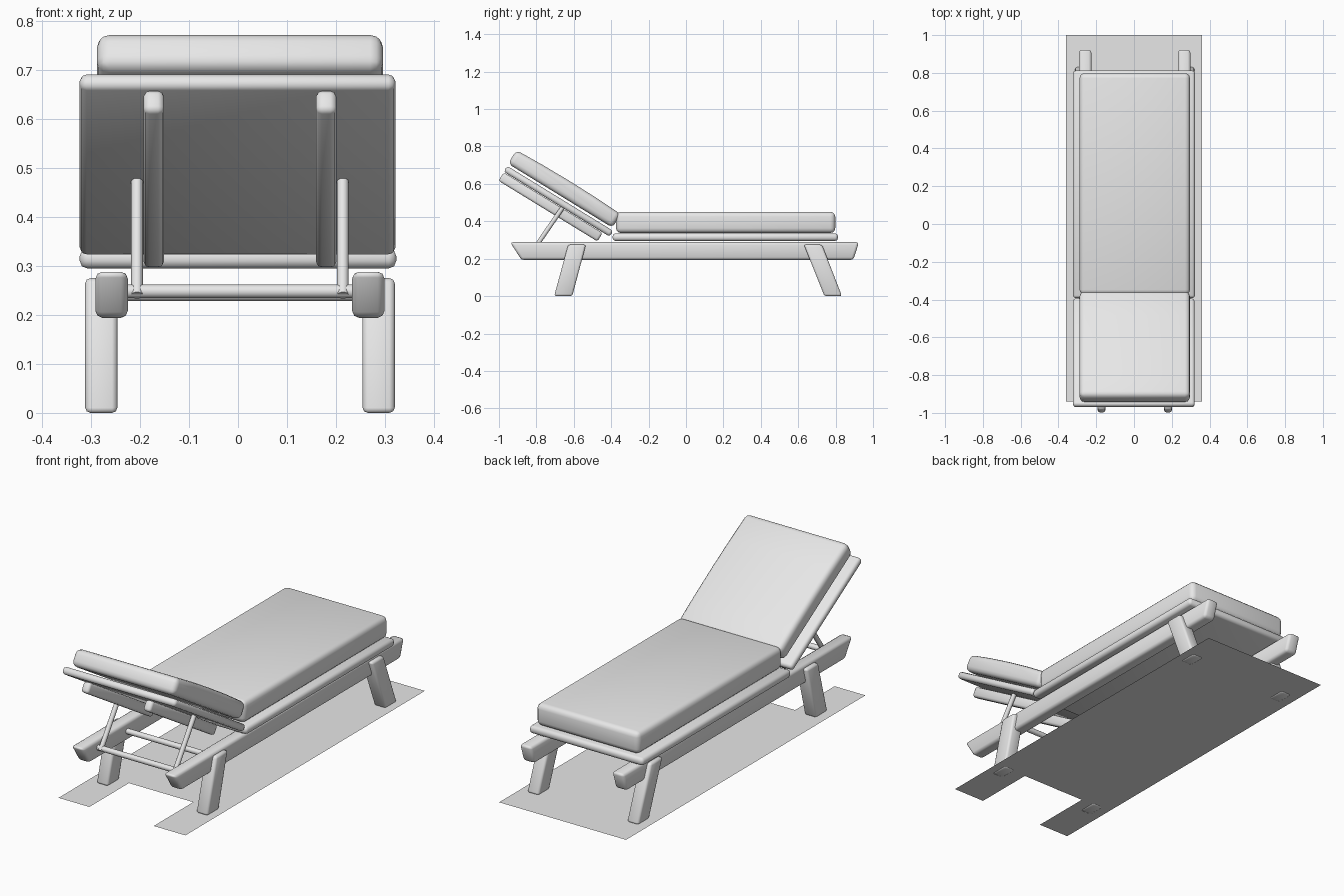
import bpy, bmesh, math
from mathutils import Vector

if "Cube" in bpy.data.objects:
    bpy.data.objects.remove(bpy.data.objects["Cube"])

grey = bpy.data.materials.new("light_grey")
grey.diffuse_color = (0.8, 0.8, 0.8, 1)
grey.use_nodes = True
grey.node_tree.nodes["Principled BSDF"].inputs["Base Color"].default_value = grey.diffuse_color


def finish(name, bm, bevel=0, segments=2):
    bmesh.ops.recalc_face_normals(bm, faces=bm.faces)
    mesh = bpy.data.meshes.new(name)
    bm.to_mesh(mesh)
    bm.free()
    ob = bpy.data.objects.new(name, mesh)
    bpy.context.collection.objects.link(ob)
    mesh.materials.append(grey)
    mesh.polygons.foreach_set("use_smooth", [True] * len(mesh.polygons))
    if bevel:
        mod = ob.modifiers.new("bevel", "BEVEL")
        mod.width = bevel
        mod.segments = segments
        mod.limit_method = "ANGLE"
        mod.angle_limit = math.radians(30)
    return ob


def prism(name, profile, x0, x1, bevel, segments=2):
    """Side profile of (y, z) points extruded from x0 to x1."""
    bm = bmesh.new()
    face = bm.faces.new([bm.verts.new((x0, y, z)) for y, z in profile])
    out = bmesh.ops.extrude_face_region(bm, geom=[face])
    verts = [v for v in out["geom"] if isinstance(v, bmesh.types.BMVert)]
    bmesh.ops.translate(bm, verts=verts, vec=(x1 - x0, 0, 0))
    return finish(name, bm, bevel, segments)


def slab(y, z, length, thick, tilt=0.0, crown=0.0):
    """Rectangular profile centred at (y, z), optionally tilted and crowned."""
    h, t = length / 2, thick / 2
    pts = [(-h, -t), (h, -t), (h, t)]
    if crown:
        pts += [(h * k, t + crown * (1 - k * k)) for k in (0.5, 0, -0.5)]
    pts.append((-h, t))
    c, s = math.cos(tilt), math.sin(tilt)
    return [(y + a * c - b * s, z + a * s + b * c) for a, b in pts]


def rod(name, a, b, radius):
    a, b = Vector(a), Vector(b)
    bm = bmesh.new()
    bmesh.ops.create_cone(bm, cap_ends=True, segments=12, radius1=radius,
                          radius2=radius, depth=(b - a).length)
    rot = (b - a).to_track_quat("Z", "Y").to_matrix()
    bmesh.ops.rotate(bm, verts=bm.verts, matrix=rot)
    bmesh.ops.translate(bm, verts=bm.verts, vec=(a + b) / 2)
    ob = finish(name, bm)
    bpy.context.view_layer.objects.active = ob
    bpy.ops.object.select_all(action="DESELECT")
    ob.select_set(True)
    bpy.ops.object.shade_smooth_by_angle(angle=math.radians(40))


TILT = math.radians(-31.5)
CX = 0.004

# seat board and cushion
prism("seat_board", slab(0.21, 0.315, 1.205, 0.04), -0.323, 0.323, 0.015)
prism("seat_cushion", slab(0.212, 0.394, 1.172, 0.113), CX - 0.292, CX + 0.292, 0.026, 3)

# tilted backrest board and cushion
prism("back_board", slab(-0.682, 0.507, 0.665, 0.036, TILT), -0.323, 0.321, 0.014)
prism("back_cushion", slab(-0.65, 0.573, 0.655, 0.085, TILT, 0.008),
      CX - 0.292, CX + 0.292, 0.026, 3)

for side, label in ((-1, "left"), (1, "right")):
    def span(a, b):
        return sorted((CX + side * a, CX + side * b))

    # long side rail with slanted ends
    prism(label + "_rail", [(-0.88, 0.194), (0.895, 0.194), (0.925, 0.288), (-0.94, 0.288)],
          *span(0.229, 0.295), 0.014)
    # splayed legs
    prism(label + "_front_leg", [(-0.705, 0), (-0.608, 0), (-0.535, 0.275), (-0.63, 0.275)],
          *span(0.25, 0.316), 0.011)
    prism(label + "_back_leg", [(0.74, 0), (0.834, 0), (0.727, 0.275), (0.63, 0.275)],
          *span(0.25, 0.316), 0.011)
    # bar under the backrest and its prop
    prism(label + "_back_bar", slab(-0.724, 0.477, 0.62, 0.053, TILT), *span(0.155, 0.197), 0.012)
    rod(label + "_prop", (CX + side * 0.21, -0.82, 0.24), (CX + side * 0.21, -0.655, 0.48), 0.012)

# cross bars between the rails
rod("front_cross_bar", (-0.24, -0.81, 0.248), (0.245, -0.81, 0.248), 0.014)
rod("middle_cross_bar", (-0.24, -0.575, 0.242), (0.245, -0.575, 0.242), 0.014)

# flat sheet on the floor, notched at the front
bm = bmesh.new()
sheet = [(-0.36, -0.94), (-0.185, -0.94), (-0.185, -0.62), (0.18, -0.62), (0.18, -0.94),
         (0.36, -0.94), (0.36, 1.0), (-0.36, 1.0)]
bm.faces.new([bm.verts.new((x, y, 0.003)) for x, y in sheet])
finish("floor_sheet", bm)
